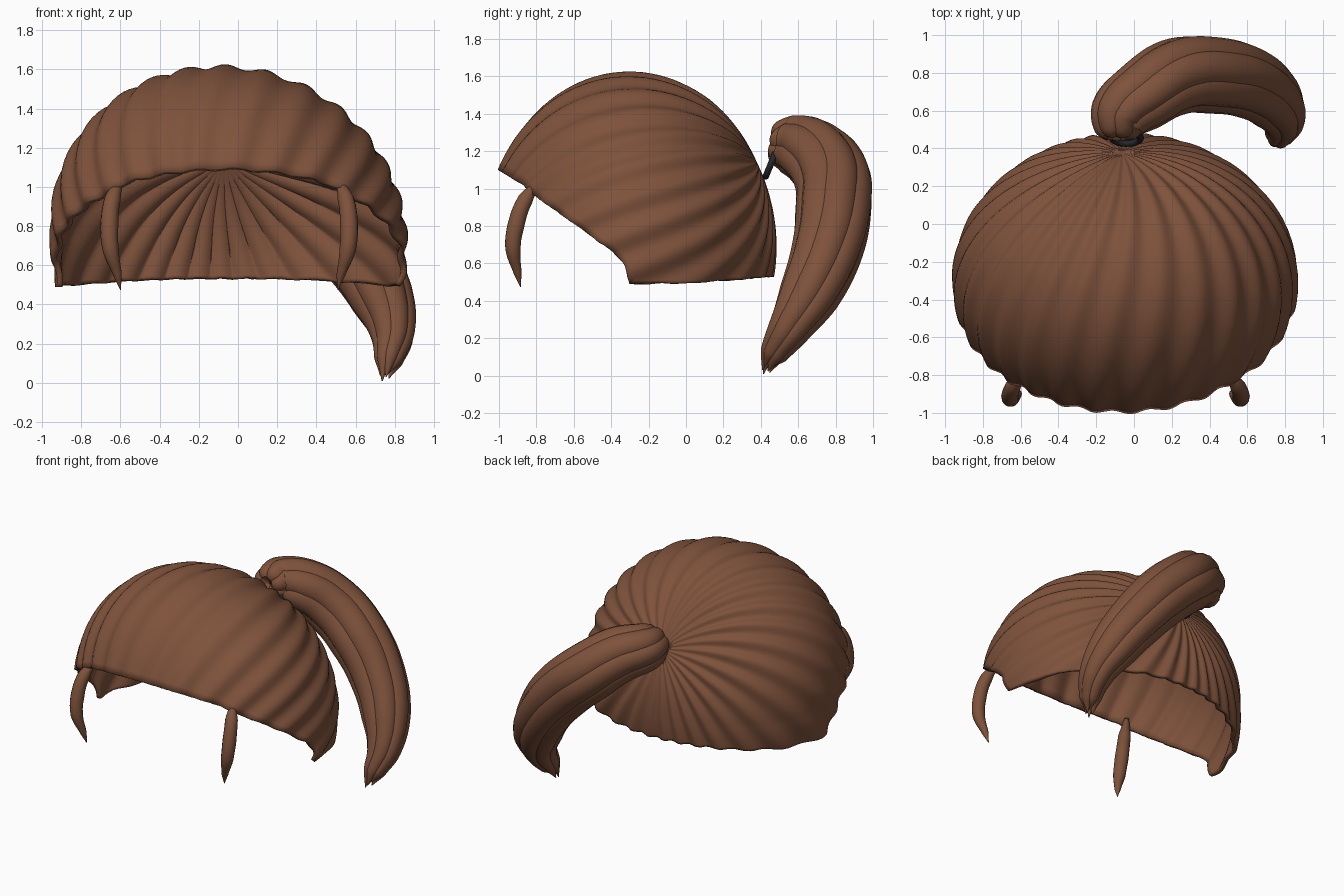
import bpy, bmesh
from math import sin, cos, pi, tau
from mathutils import Vector

if "Cube" in bpy.data.objects:
    bpy.data.objects.remove(bpy.data.objects["Cube"])

def material(name, rgb):
    m = bpy.data.materials.new(name)
    m.diffuse_color = (*rgb, 1)
    m.use_nodes = True
    m.node_tree.nodes["Principled BSDF"].inputs["Base Color"].default_value = m.diffuse_color
    return m

HAIR = material("brown_hair", (0.21, 0.085, 0.045))
BAND = material("dark_band", (0.02, 0.02, 0.025))

# Swept tube through (point, radius) pairs
def tube(name, pts, mat):
    cu = bpy.data.curves.new(name, 'CURVE')
    cu.dimensions = '3D'
    cu.bevel_depth, cu.bevel_resolution, cu.resolution_u = 1, 5, 6
    cu.use_fill_caps = True
    sp = cu.splines.new('BEZIER')
    sp.bezier_points.add(len(pts) - 1)
    for b, (p, r) in zip(sp.bezier_points, pts):
        b.co, b.radius = p, r
        b.handle_left_type = b.handle_right_type = 'AUTO'
    ob = bpy.data.objects.new(name, cu)
    bpy.context.collection.objects.link(ob)
    bpy.ops.object.select_all(action='DESELECT')
    bpy.context.view_layer.objects.active = ob
    ob.select_set(True)
    bpy.ops.object.convert(target='MESH')
    ob = bpy.context.object
    ob.data.materials.clear()
    ob.data.materials.append(mat)
    bpy.ops.object.shade_smooth_by_angle(angle=0.9)
    return ob

# Hairline: lowest z of the cap at each y
EDGE = [(-1.1, 1.16), (-1, 1.1), (-.87, 1.02), (-.82, .97), (-.55, .78), (-.4, .67),
        (-.33, .6), (-.3, .49), (.1, .5), (.44, .53), (.6, .54)]

def hairline(y):
    for (y0, z0), (y1, z1) in zip(EDGE, EDGE[1:]):
        if y <= y1:
            return z0 + (z1 - z0) * (y - y0) / (y1 - y0)
    return EDGE[-1][1]

# Cap: egg-shaped shell combed into a pole at the back
POLE = Vector((0, .877, .478)).normalized()
E1 = Vector((1, 0, 0))
E2 = POLE.cross(E1)

def cap_point(t, a, groove=True):
    u = (E1 * cos(a) + E2 * sin(a)) * sin(t) + POLE * cos(t)
    if groove:
        w = a + .2 * t
        u *= 1 + .013 * min(1, t * 2) * sin(28 * w + 1.3 * sin(3 * w))
    return Vector((-.045 - .045 * max(0, u.z) + .905 * u.x * (1 + .04 * max(0, u.z)),
                   -.3 + .775 * u.y, .7 + .915 * u.z))

def edge_angle(a):
    t = .1
    while t < pi:
        p = cap_point(t, a, False)
        if p.z < hairline(p.y):
            break
        t += .004
    return t

NA, NT = 280, 40
bm = bmesh.new()
pole = bm.verts.new(cap_point(0, 0))
limits = [edge_angle(tau * j / NA) for j in range(NA)]
rings = [[bm.verts.new(cap_point(limits[j] * i / NT, tau * j / NA)) for j in range(NA)]
         for i in range(1, NT + 1)]
for j in range(NA):
    k = (j + 1) % NA
    bm.faces.new((pole, rings[0][j], rings[0][k]))
    for r0, r1 in zip(rings, rings[1:]):
        bm.faces.new((r0[j], r1[j], r1[k], r0[k]))
me = bpy.data.meshes.new("hair_cap")
bm.to_mesh(me)
bm.free()
cap = bpy.data.objects.new("hair_cap", me)
bpy.context.collection.objects.link(cap)
me.materials.append(HAIR)
bpy.ops.object.select_all(action='DESELECT')
bpy.context.view_layer.objects.active = cap
cap.select_set(True)
bpy.ops.object.shade_smooth_by_angle(angle=0.8)
sol = cap.modifiers.new("thickness", 'SOLIDIFY')
sol.thickness, sol.offset = .03, -1
bpy.ops.object.modifier_move_to_index(modifier=sol.name, index=0)

# Ponytail: bundle of strands around one spine
SPINE = [((-.09, .47, 1.25), .06), ((-.09, .5, 1.245), .12), ((-.08, .57, 1.235), .16),
         ((.05, .68, 1.19), .19), ((.22, .78, 1.06), .205), ((.42, .79, .88), .205),
         ((.6, .75, .66), .19), ((.73, .66, .44), .165), ((.79, .55, .25), .115),
         ((.77, .47, .12), .075), ((.75, .43, .03), .05)]
REF = Vector((.6, 0, .8))
N = 7
for s in range(N):
    a = tau * s / N
    path = []
    for i, (p, r) in enumerate(SPINE):
        tan = Vector(SPINE[min(i + 1, len(SPINE) - 1)][0]) - Vector(SPINE[max(i - 1, 0)][0])
        side = tan.cross(REF).normalized()
        up = side.cross(tan).normalized()
        q = Vector(p) + (side * cos(a) + up * sin(a)) * r * .47
        last = i == len(SPINE) - 1
        if last:
            q.z = .01 + .05 * (s * 3 % N) / N
        path.append((q, .003 if last else r * .54))
    tube(f"ponytail_strand_{s + 1}", path, HAIR)

# Hair band
bpy.ops.mesh.primitive_torus_add(major_radius=.075, minor_radius=.018, major_segments=32,
                                 minor_segments=10, location=(-.04, .455, 1.135))
band = bpy.context.object
band.name = "hair_band"
band.rotation_euler = Vector((0, .92, -.38)).to_track_quat('Z', 'Y').to_euler()
band.data.materials.append(BAND)
bpy.ops.object.shade_smooth()

# Loose front locks, mirrored about the cap centre
LOCK = [((.555, -.79, 1.03), .015), ((.595, -.86, .94), .042), ((.612, -.91, .8), .046),
        ((.605, -.925, .68), .042), ((.57, -.9, .55), .022), ((.555, -.885, .475), .002)]
for name, s in (("left_lock", -1), ("right_lock", 1)):
    tube(name, [((-.045 + s * x, y, z), r) for (x, y, z), r in LOCK], HAIR)
